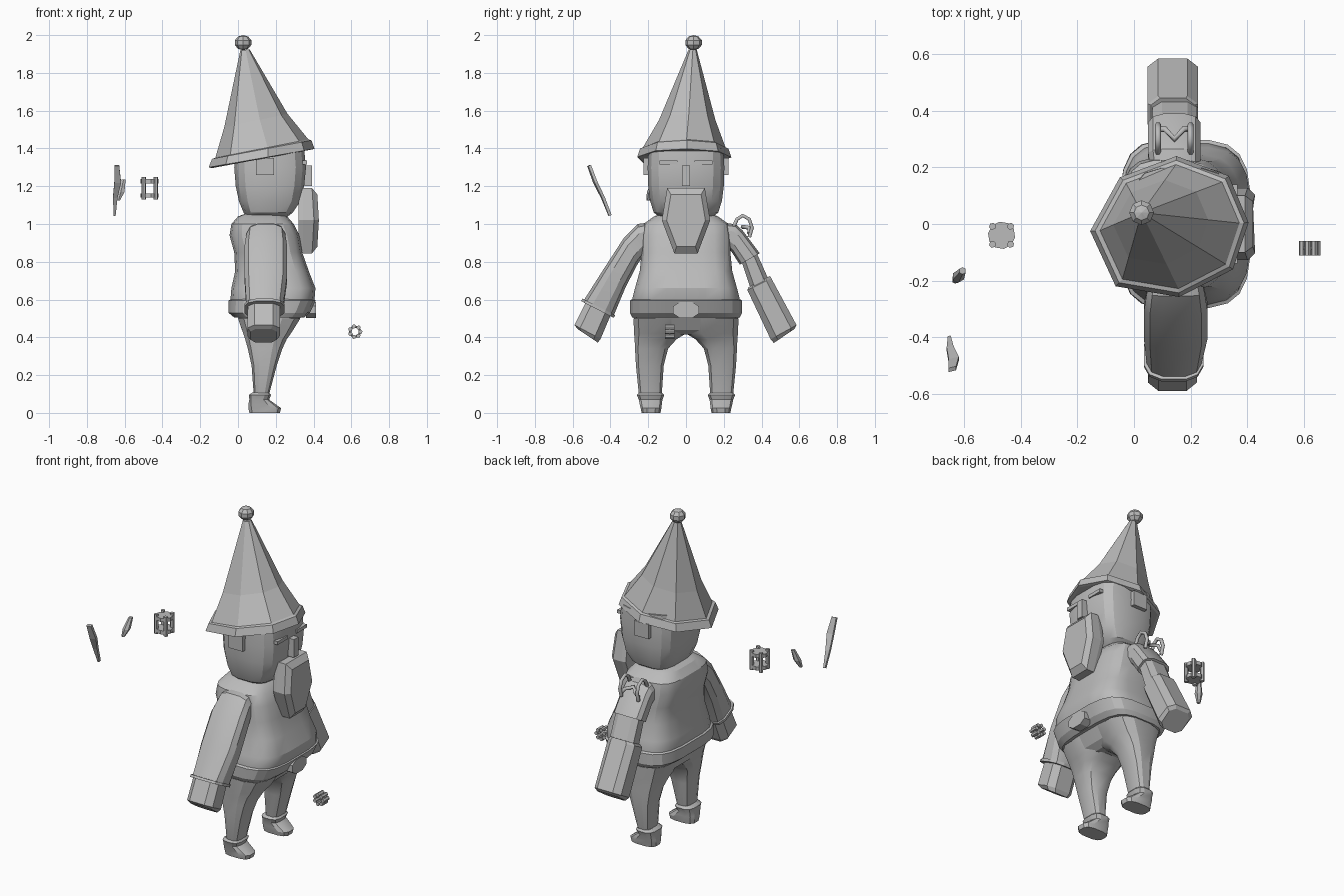
import bpy, bmesh, math
from mathutils import Vector as V

if "Cube" in bpy.data.objects:
    bpy.data.objects.remove(bpy.data.objects["Cube"])

grey = bpy.data.materials.new("plain_grey")
grey.diffuse_color = (0.5, 0.5, 0.5, 1)
grey.use_nodes = True
grey.node_tree.nodes["Principled BSDF"].inputs["Base Color"].default_value = grey.diffuse_color


def finish(ob, name, smooth=None):
    ob.name = name
    ob.data.materials.clear()
    ob.data.materials.append(grey)
    if smooth:
        bpy.ops.object.select_all(action='DESELECT')
        ob.select_set(True)
        bpy.context.view_layer.objects.active = ob
        bpy.ops.object.shade_smooth_by_angle(angle=math.radians(smooth))
    return ob


def loft(name, rings, smooth=None):
    """Skin a list of equal-length point rings and cap both ends."""
    bm = bmesh.new()
    vs = [[bm.verts.new(p) for p in r] for r in rings]
    n = len(rings[0])
    for a, b in zip(vs, vs[1:]):
        for i in range(n):
            j = (i + 1) % n
            bm.faces.new((a[i], a[j], b[j], b[i]))
    bm.faces.new(vs[0])
    bm.faces.new(vs[-1])
    bmesh.ops.recalc_face_normals(bm, faces=bm.faces)
    me = bpy.data.meshes.new(name)
    bm.to_mesh(me)
    bm.free()
    ob = bpy.data.objects.new(name, me)
    bpy.context.collection.objects.link(ob)
    return finish(ob, name, smooth)


def ring(c, u, v, n=16, p=3.0):
    """Rounded-rectangle ring with half axes u and v."""
    pts = []
    for i in range(n):
        a = 2 * math.pi * (i + 0.5) / n
        pts.append([math.copysign(abs(t) ** (2 / p), t) for t in (math.cos(a), math.sin(a))])
    m = max(q[0] for q in pts)
    return [V(c) + V(u) * (q[0] / m) + V(v) * (q[1] / m) for q in pts]


def level(z, x0, x1, y0, y1, n=16, p=3.0):
    """Horizontal ring from its bounds."""
    return ring(((x0 + x1) / 2, (y0 + y1) / 2, z), ((x1 - x0) / 2, 0, 0), (0, (y1 - y0) / 2, 0), n, p)


def body(name, rows, n=16, p=3.0, smooth=25):
    return loft(name, [level(z, a, b, -h, h, n, p) for z, a, b, h in rows], smooth)


def limb(name, side, rows, n=8, p=3.2, smooth=None):
    """Arm piece; each row is outer y, z, inner y, z, and the x bounds."""
    rs = []
    for oy, oz, iy, iz, x0, x1 in rows:
        o, i = V((0, side * oy, oz)), V((0, side * iy, iz))
        rs.append(ring((o + i) / 2 + V(((x0 + x1) / 2, 0, 0)), ((x1 - x0) / 2, 0, 0), (o - i) / 2, n, p))
    return loft(name, rs, smooth)


def box(name, x0, x1, y0, y1, z0, z1):
    return loft(name, [level(z, x0, x1, y0, y1, 4, 2) for z in (z0, z1)])


def rod(name, a, b, r, n=6):
    d = (V(b) - V(a)).normalized()
    u = d.orthogonal().normalized()
    return loft(name, [ring(c, u * r, d.cross(u) * r, n, 2) for c in (a, b)])


def tube(name, pts, r):
    cu = bpy.data.curves.new(name, 'CURVE')
    cu.dimensions, cu.bevel_depth, cu.bevel_resolution = '3D', r, 1
    s = cu.splines.new('POLY')
    s.points.add(len(pts) - 1)
    for q, p in zip(s.points, pts):
        q.co = (*p, 1)
    ob = bpy.data.objects.new(name, cu)
    bpy.context.collection.objects.link(ob)
    bpy.ops.object.select_all(action='DESELECT')
    ob.select_set(True)
    bpy.context.view_layer.objects.active = ob
    bpy.ops.object.convert(target='MESH')
    return finish(bpy.context.object, name)


# torso, belt and hips
body("torso", [(.55, -.03, .385, .28), (.60, -.04, .405, .285), (.66, -.035, .41, .27),
               (.75, -.015, .375, .245), (.85, -.02, .34, .235), (.94, -.045, .325, .235),
               (1.0, -.035, .295, .225), (1.04, 0, .26, .17), (1.055, .04, .23, .13)], 20, 3.6)
body("belt", [(.505, -.02, .35, .285), (.53, -.05, .38, .297), (.595, -.05, .412, .297),
              (.605, -.03, .39, .28)], 20, 3.6, 20)
body("hips", [(.415, .05, .25, .20), (.44, .02, .29, .272), (.55, -.01, .36, .28)], 20, 3.4)
loft("buckle", [ring((x, 0, .545), (0, .068, 0), (0, 0, .043), 8, 2.3) for x in (.36, .413)])

# legs and shoes
for side, word in ((-1, "left"), (1, "right")):
    def lv(rows, p):
        return [level(z, a, b, *sorted((side * c, side * d)), 12, p) for z, a, b, c, d in rows]
    loft(word + "_leg", lv([(.06, .09, .16, .14, .24), (.10, .083, .165, .128, .25),
                            (.25, .072, .205, .118, .265), (.34, .052, .235, .095, .27),
                            (.39, .038, .258, .05, .272), (.42, .028, .28, 0, .275),
                            (.50, .0, .33, 0, .278)], 3), 25)
    loft(word + "_shoe", lv([(0, .06, .222, .135, .235), (.025, .055, .228, .13, .24),
                             (.045, .055, .20, .128, .245), (.07, .06, .165, .125, .25),
                             (.095, .058, .175, .115, .26), (.107, .075, .165, .128, .25)], 3), 25)

# sleeved arm with cuff and hand
limb("left_sleeve", -1, [(.18, 1.01, .18, .87, .06, .235), (.255, 1.0, .225, .83, .045, .25),
                         (.33, .925, .255, .79, .035, .26), (.44, .755, .32, .665, .035, .26),
                         (.545, .59, .385, .51, .045, .238)], 12, 3, 25)
limb("left_cuff", -1, [(.548, .605, .375, .518, .035, .245), (.556, .592, .383, .503, .035, .245)], 12, 3)
limb("left_hand", -1, [(.53, .585, .40, .515, .052, .222), (.59, .465, .452, .392, .05, .222),
                       (.575, .445, .467, .372, .065, .205)])

# stump arm with socket and heavy forearm
limb("right_sleeve", 1, [(.18, 1.01, .18, .87, .06, .235), (.265, .998, .22, .87, .05, .235),
                         (.30, .965, .24, .855, .05, .235), (.39, .845, .285, .785, .05, .235)], 12, 3, 25)
limb("right_socket", 1, [(.375, .845, .295, .80, .065, .222), (.44, .70, .345, .65, .065, .222)])
limb("right_forearm", 1, [(.445, .725, .33, .665, .06, .215), (.452, .712, .325, .65, .048, .226),
                          (.585, .465, .448, .39, .048, .226), (.575, .445, .465, .37, .065, .21)])

# laces on the shoulder
for x, word in ((.085, "back"), (.20, "front")):
    tube(word + "_lace", [(x, .245, .97), (x, .27, 1.025), (x, .30, 1.045), (x, .335, 1.025),
                          (x, .35, .98), (x, .335, .93)], .011)
tube("lace_link", [(.085, .335, .95), (.11, .335, .98), (.143, .30, .985),
                   (.175, .335, .98), (.20, .335, .95)], .011)

# head and face
body("head", [(1.03, .05, .25, .13), (1.06, .03, .29, .17), (1.12, .005, .33, .19),
              (1.2, -.012, .35, .20), (1.3, -.02, .36, .203), (1.4, -.012, .35, .198)], 16, 3.4)
box("nose", .33, .392, -.022, .022, 1.20, 1.31)
for side, word in ((-1, "left"), (1, "right")):
    ys = sorted((side * .045, side * .14))
    box(word + "_eye", .33, .365, *ys, 1.315, 1.335)
    ys = sorted((side * .18, side * .226))
    box(word + "_ear", .095, .19, *ys, 1.26, 1.35)

# beard: faceted shield
outline = [(-.10, 1.19), (.10, 1.19), (.128, 1.02), (.062, .845), (-.062, .845), (-.128, 1.02)]
loft("beard", [[(x + (0 if abs(z - 1.02) > .01 else bulge), y * s, 1.02 + (z - 1.02) * s) for y, z in outline]
               for x, s, bulge in ((.32, .96, 0), (.345, 1, 0), (.392, 1, .01), (.42, .8, .008))])

# pointed hat with tilted brim
brim = [(-.155, -.025), (-.05, .165), (.15, .24), (.335, .17), (.405, .005), (.35, -.16), (.16, -.258), (-.065, -.22)]
cx, cy = .135, -.01
apex = V((.027, .04, 1.955))


def brim_ring(s, dz):
    return [V((cx + (x - cx) * s, cy + (y - cy) * s, 1.30 + (x + .155) * .175 + dz)) for x, y in brim]


def cone_ring(s, t):
    return [V((apex.x + (p.x - apex.x) * s, apex.y + (p.y - apex.y) * s, apex.z + (p.z - apex.z) * t))
            for p in brim_ring(.88, .055)]


loft("hat", [brim_ring(.94, -.004), brim_ring(1, 0), brim_ring(.94, .045), brim_ring(.88, .05),
             cone_ring(.68, .74), cone_ring(.10, .06)])
bpy.ops.mesh.primitive_uv_sphere_add(segments=8, ring_count=5, radius=.046, location=(.027, .04, 1.96))
bpy.context.object.scale.z = .87
finish(bpy.context.object, "hat_bobble")

# loose blade and chip
loft("loose_blade", [ring(c, (w, .25 * w, 0), (0, .007, .003), 4, 2) for c, w in
                     (((-.653, -.402, 1.045), .005), ((-.65, -.44, 1.14), .012),
                      ((-.637, -.48, 1.22), .018), ((-.642, -.513, 1.31), .013))])
loft("loose_chip", [ring(c, (w, 0, 0), (0, w, 0), 6, 2) for c, w in
                    (((-.633, -.20, 1.125), .009), ((-.62, -.185, 1.17), .019), ((-.606, -.165, 1.235), .011))])

# loose lantern frame: discs, posts and side lugs
lx, ly = -.468, -.04
for z, word in ((1.14, "lower"), (1.215, "upper")):
    rod(word + "_frame_disc", (lx, ly, z), (lx, ly, z + .022), .046, 10)
for i in range(4):
    a = math.pi / 4 + i * math.pi / 2
    x, y = lx + .045 * math.cos(a), ly + .045 * math.sin(a)
    rod("frame_post", (x, y, 1.13), (x, y, 1.248), .011)

# loose rod cage
bpy.ops.mesh.primitive_torus_add(major_segments=14, minor_segments=6, major_radius=.026, minor_radius=.006,
                                 location=(.62, -.086, .43), rotation=(math.pi / 2, 0, 0))
finish(bpy.context.object, "cage_ring")
for i in range(7):
    a = i * 2 * math.pi / 7
    x, z = .62 + .028 * math.cos(a), .43 + .028 * math.sin(a)
    rod("cage_rod", (x, -.112, z), (x, -.06, z), .01)
